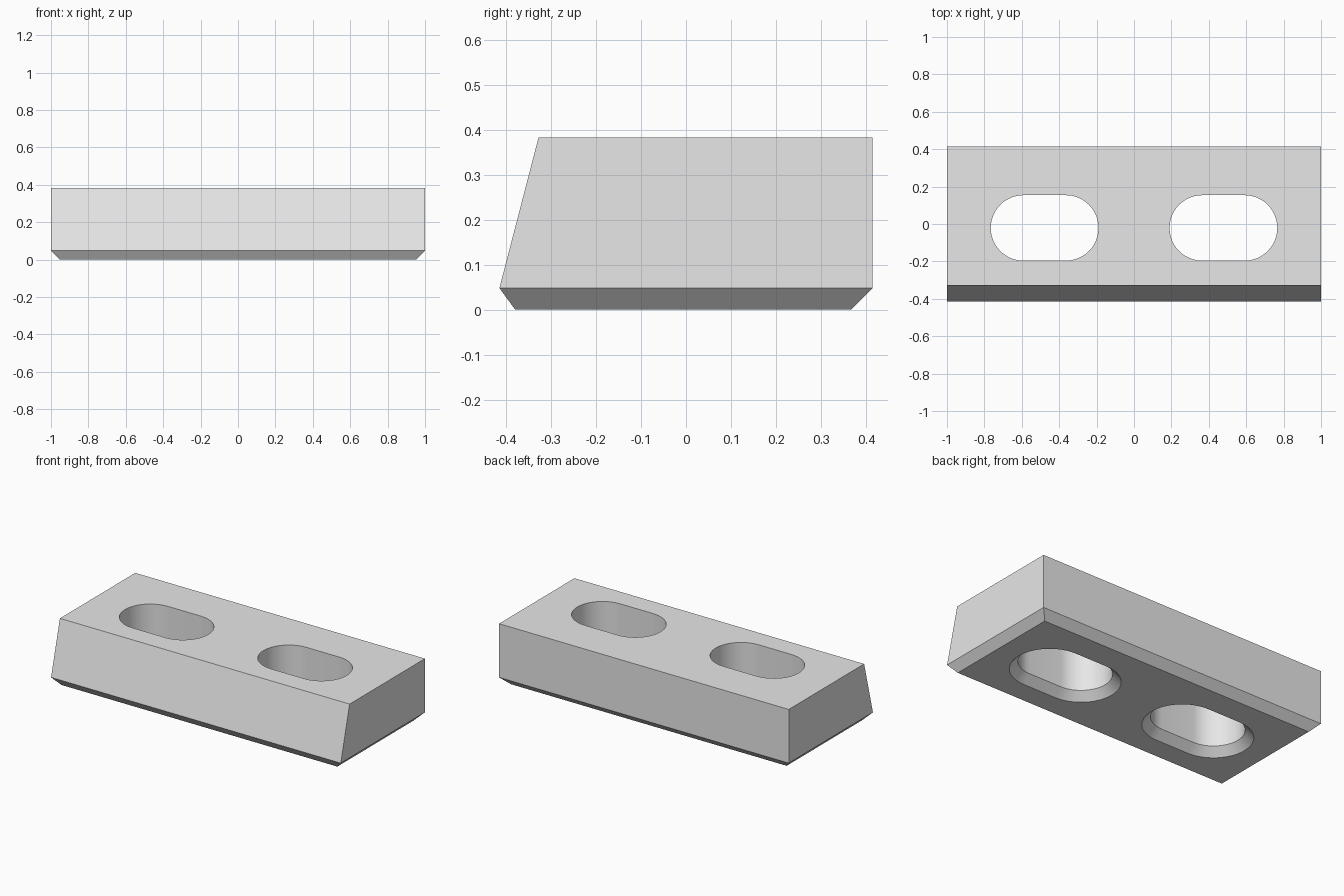
import bpy
import bmesh
import math

cube = bpy.data.objects.get("Cube")
if cube:
    bpy.data.objects.remove(cube, do_unlink=True)

grey = bpy.data.materials.new("light_grey")
grey.use_nodes = True
GREY = (0.8, 0.8, 0.8, 1)
grey.diffuse_color = GREY
grey.node_tree.nodes["Principled BSDF"].inputs["Base Color"].default_value = GREY

HEIGHT, CHAMFER = 0.383, 0.048


def loft(bm, rings):
    """Skin a stack of equal-length rings, bottom to top, and cap both ends."""
    loops = [[bm.verts.new(p) for p in ring] for ring in rings]
    count = len(loops[0])
    for low, high in zip(loops, loops[1:]):
        for i in range(count):
            j = (i + 1) % count
            bm.faces.new((low[i], low[j], high[j], high[i]))
    bm.faces.new(loops[0][::-1])
    bm.faces.new(loops[-1])


def rectangle(x, front, back, z):
    return [(-x, front, z), (x, front, z), (x, back, z), (-x, back, z)]


def slot_outline(cx, cy, half_straight, radius, z, steps=24):
    points = []
    for side in (1, -1):
        for i in range(steps + 1):
            a = math.pi * i / steps - side * math.pi / 2
            points.append((cx + side * half_straight + radius * math.cos(a),
                           cy + radius * math.sin(a), z))
    return points


def make_object(name, bm):
    bmesh.ops.recalc_face_normals(bm, faces=bm.faces)
    mesh = bpy.data.meshes.new(name)
    bm.to_mesh(mesh)
    bm.free()
    mesh.materials.append(grey)
    obj = bpy.data.objects.new(name, mesh)
    bpy.context.collection.objects.link(obj)
    return obj


# Block with a sloping front and a chamfered underside
bm = bmesh.new()
loft(bm, [rectangle(1 - CHAMFER, -0.38, 0.415 - CHAMFER, 0),
          rectangle(1, -0.415, 0.415, CHAMFER),
          rectangle(1, -0.328, 0.415, HEIGHT)])
block = make_object("slotted_block", bm)

# Slots, flared at the bottom to match the chamfer
bm = bmesh.new()
for side in (-1, 1):
    loft(bm, [slot_outline(side * 0.478, -0.021, 0.113, 0.175 + flare, z)
              for flare, z in ((2 * CHAMFER, -CHAMFER), (0, CHAMFER), (0, HEIGHT + 0.1))])
cutter = make_object("slot_cutter", bm)
cutter.hide_render = True

cut = block.modifiers.new("slots", 'BOOLEAN')
cut.operation = 'DIFFERENCE'
cut.solver = 'EXACT'
cut.object = cutter

bpy.ops.object.select_all(action='DESELECT')
block.select_set(True)
bpy.context.view_layer.objects.active = block
bpy.ops.object.modifier_apply(modifier=cut.name)
bpy.data.objects.remove(cutter, do_unlink=True)
bpy.ops.object.shade_smooth_by_angle(angle=math.radians(30))
